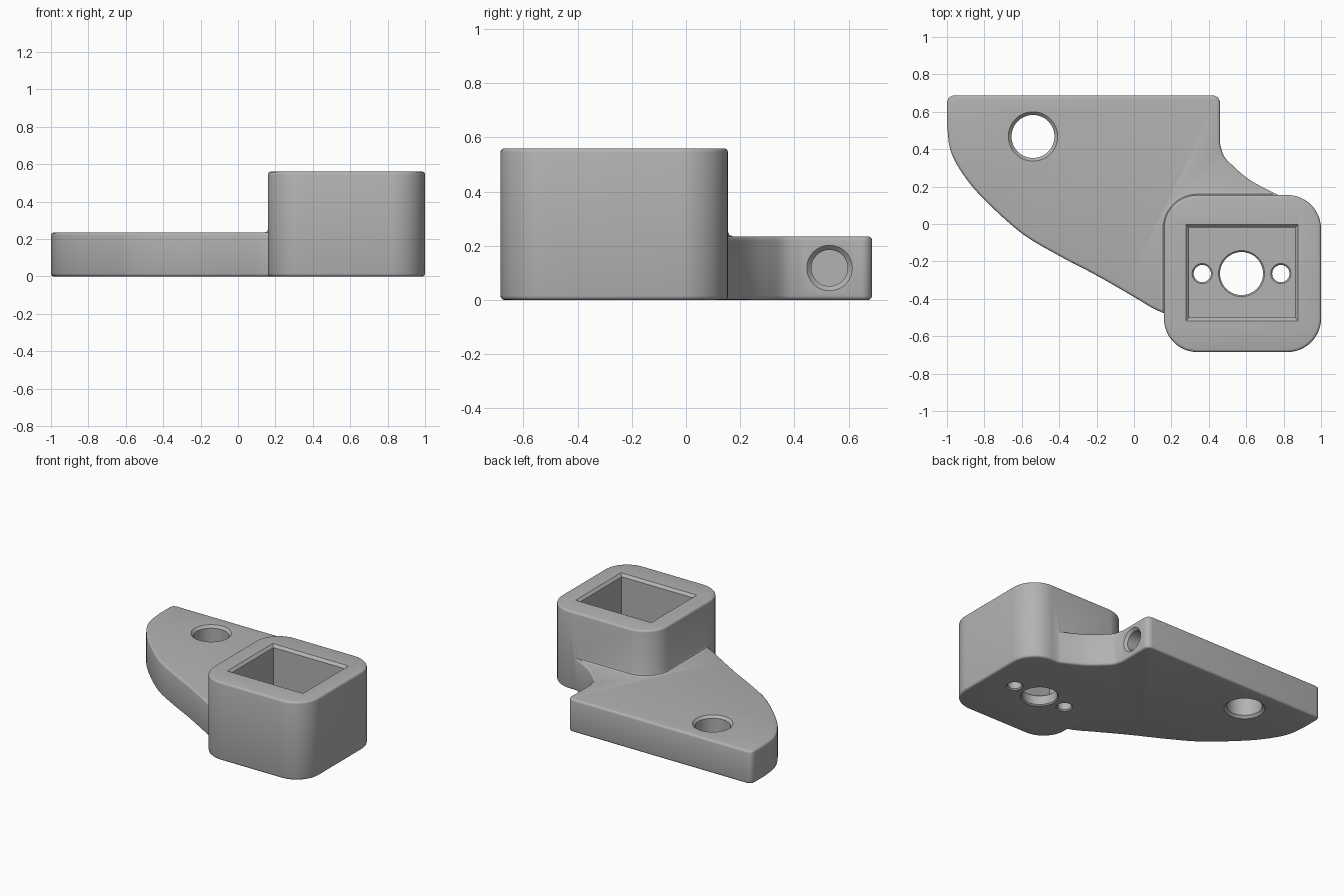
import bpy, bmesh, math
from mathutils import Vector, Matrix

cube = bpy.data.objects.get("Cube")
if cube:
    bpy.data.objects.remove(cube, do_unlink=True)

grey = bpy.data.materials.new("mid_grey")
grey.use_nodes = True
colour = (0.45, 0.45, 0.45, 1)
grey.diffuse_color = colour
grey.node_tree.nodes["Principled BSDF"].inputs["Base Color"].default_value = colour


def arc(cx, cy, r, start, end, steps):
    return [Vector((cx + r * math.cos(a), cy + r * math.sin(a)))
            for a in (math.radians(start + (end - start) * i / steps) for i in range(steps + 1))]


def circle(cx, cy, r, steps=48):
    return arc(cx, cy, r, 0, 360, steps)[:-1]


def rounded_box(cx, cy, half, r):
    outline = []
    for i, (sx, sy) in enumerate([(1, 1), (-1, 1), (-1, -1), (1, -1)]):
        outline += arc(cx + sx * (half - r), cy + sy * (half - r), r, 90 * i, 90 * i + 90, 12)
    return outline


def smooth(points, steps=6):
    """Catmull-Rom curve through the points."""
    p = [Vector(q) for q in points]
    p = [2 * p[0] - p[1]] + p + [2 * p[-1] - p[-2]]
    curve = []
    for a, b, c, d in zip(p, p[1:], p[2:], p[3:]):
        for i in range(steps):
            t = i / steps
            curve.append(0.5 * (2 * b + (c - a) * t + (2 * a - 5 * b + 4 * c - d) * t * t
                                + (3 * b - a - 3 * c + d) * t ** 3))
    return curve + [p[-2]]


def inset(outline, d):
    """Mitred inset of an anticlockwise outline."""
    result = []
    for i, p in enumerate(outline):
        u = (p - outline[i - 1]).normalized()
        v = (outline[(i + 1) % len(outline)] - p).normalized()
        n = Vector((-u.y - v.y, u.x + v.x)).normalized()
        result.append(p + n * d / max(0.5, n.dot(Vector((-u.y, u.x)))))
    return result


def solid(name, outline, levels):
    """Stack insets of an outline, given as (inset, height), into a closed solid."""
    bm = bmesh.new()
    rings = [[bm.verts.new((p.x, p.y, z)) for p in inset(outline, d)] for d, z in levels]
    n = len(outline)
    for low, high in zip(rings, rings[1:]):
        for i in range(n):
            j = (i + 1) % n
            bm.faces.new((low[i], low[j], high[j], high[i]))
    bm.faces.new(rings[0][::-1])
    bm.faces.new(rings[-1])
    mesh = bpy.data.meshes.new(name)
    bm.to_mesh(mesh)
    bm.free()
    mesh.materials.append(grey)
    obj = bpy.data.objects.new(name, mesh)
    bpy.context.collection.objects.link(obj)
    return obj


def combine(target, other, operation):
    mod = target.modifiers.new("combine", "BOOLEAN")
    mod.operation, mod.solver, mod.object = operation, "EXACT", other
    bpy.context.view_layer.objects.active = target
    bpy.ops.object.modifier_apply(modifier=mod.name)
    bpy.data.objects.remove(other, do_unlink=True)


def soft_edges(height, r=0.015):
    """Rounded bottom and top edges."""
    turn = [(r * (1 - math.sin(a)), r * (1 - math.cos(a)))
            for a in (math.radians(30 * i) for i in range(4))]
    return turn + [(d, height - z) for d, z in turn[::-1]]


def drill(x, y, r, top, chamfer):
    """Through-hole cutter, widened at both mouths."""
    c, over = chamfer, 0.01
    return solid("drill", circle(x, y, r),
                 [(-c - over, -over), (0, c), (0, top - c), (-c - over, top + over)])


# Wing-shaped plate outline, running into the socket block
left_curve = smooth([(-1, 0.53), (-0.98, 0.39), (-0.91, 0.26), (-0.8, 0.13), (-0.6, -0.05),
                     (-0.4, -0.17), (-0.2, -0.275), (0, -0.39), (0.1, -0.45), (0.18, -0.485)])
right_curve = smooth([(0.9, 0.1), (0.76, 0.16), (0.62, 0.235), (0.53, 0.31),
                      (0.48, 0.365), (0.46, 0.43)])
outline = (left_curve + [Vector((0.3, -0.5)), Vector((0.85, -0.4))] + right_curve
           + arc(0.42, 0.647, 0.04, 0, 90, 6) + arc(-0.96, 0.647, 0.04, 90, 180, 6))
plate_top, block_top = 0.235, 0.56
body = solid("bracket_body", outline, soft_edges(plate_top))

# Socket block with a small fillet where it rises from the plate
block_outline = rounded_box(0.58, -0.265, 0.42, 0.18)
fillet = solid("fillet", block_outline, [(-0.018, plate_top - 0.02), (-0.018, plate_top),
                                        (-0.005, plate_top + 0.005), (0.002, plate_top + 0.02)])
combine(fillet, solid("fillet_trim", outline, [(0.012, 0.1), (0.012, 0.4)]), "INTERSECT")
combine(body, solid("socket_block", block_outline, soft_edges(block_top)), "UNION")
combine(body, fillet, "UNION")

# Square socket with a chamfered mouth
floor = 0.08
socket = [Vector(p) for p in [(0.295, -0.5), (0.86, -0.5), (0.86, -0.02), (0.295, -0.02)]]
combine(body, solid("socket_cut", socket, [(0, floor), (0, block_top - 0.018),
                                           (-0.028, block_top + 0.01)]), "DIFFERENCE")

# Holes in the socket floor and in the plate
for x, r in [(0.365, 0.046), (0.575, 0.115), (0.785, 0.046)]:
    combine(body, drill(x, -0.265, r, floor, 0.008), "DIFFERENCE")
combine(body, drill(-0.54, 0.468, 0.115, plate_top, 0.017), "DIFFERENCE")

# Blind hole in the end of the plate
side = solid("side_drill", circle(0, 0, 0.067), [(0, -0.4), (0, -0.017), (-0.027, 0.01)])
side.data.transform(Matrix.Translation((0.46, 0.53, 0.118)) @ Matrix.Rotation(math.pi / 2, 4, "Y"))
combine(body, side, "DIFFERENCE")

bpy.ops.object.select_all(action="DESELECT")
body.select_set(True)
bpy.context.view_layer.objects.active = body
bpy.ops.object.shade_smooth_by_angle(angle=math.radians(35))
